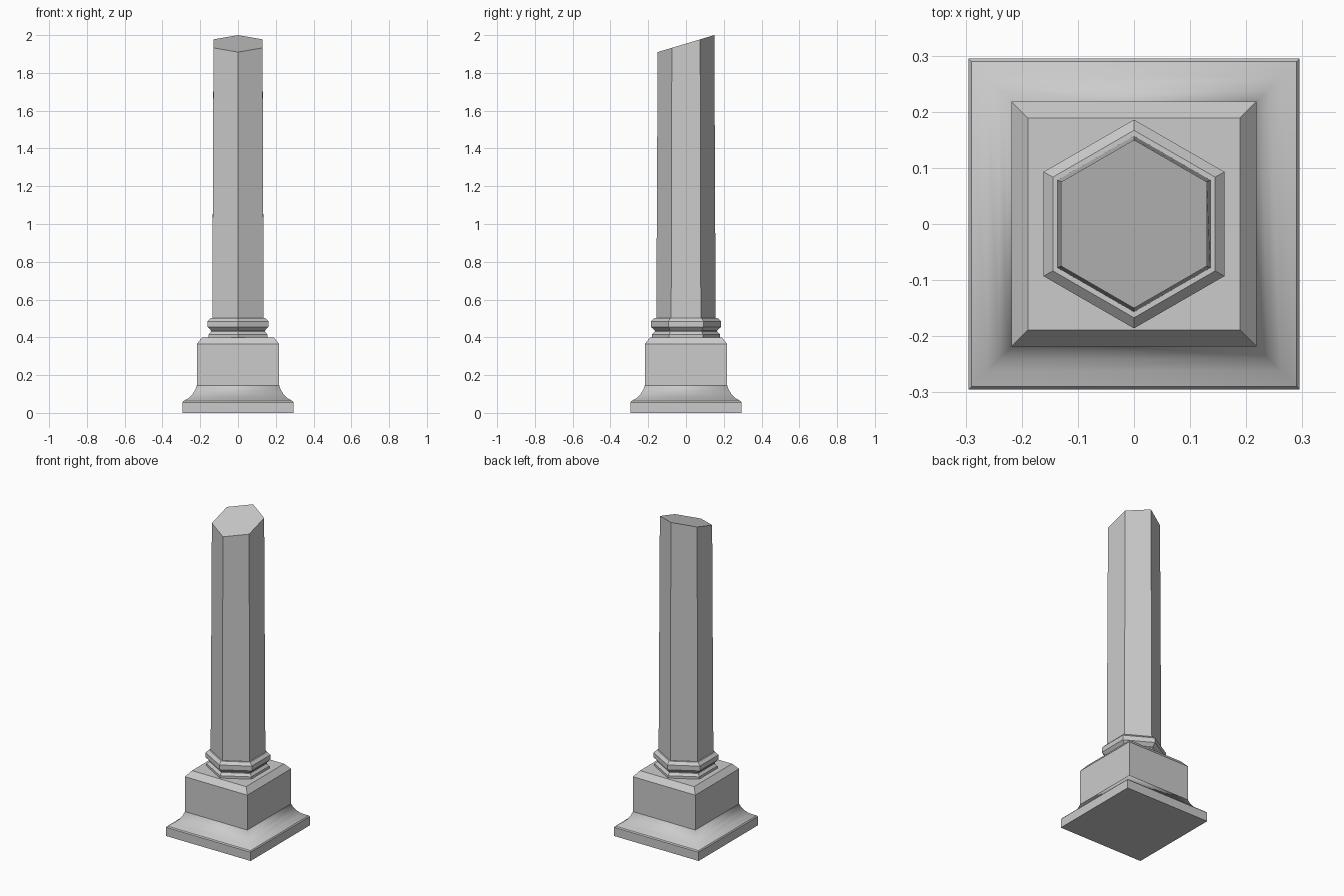
import bpy, bmesh, math

cube = bpy.data.objects.get("Cube")
if cube:
    bpy.data.objects.remove(cube, do_unlink=True)

stone = bpy.data.materials.new("grey stone")
stone.use_nodes = True
colour = (0.6, 0.6, 0.6, 1)
stone.diffuse_color = colour
stone.node_tree.nodes["Principled BSDF"].inputs["Base Color"].default_value = colour


def stack(name, sides, start, profile, smooth_bands=(), slope=0):
    """Loft a regular polygon through (radius, height) rings; slope tilts the top."""
    bm = bmesh.new()
    rings = []
    for level, (r, z) in enumerate(profile):
        tilt = slope if level == len(profile) - 1 else 0
        ring = []
        for i in range(sides):
            a = start + math.tau * i / sides
            y = r * math.sin(a)
            ring.append(bm.verts.new((r * math.cos(a), y, z + tilt * y)))
        rings.append(ring)
    bm.faces.new(rings[0][::-1])
    bm.faces.new(rings[-1])
    for level, (low, high) in enumerate(zip(rings, rings[1:])):
        for i in range(sides):
            j = (i + 1) % sides
            face = bm.faces.new((low[i], low[j], high[j], high[i]))
            face.smooth = level in smooth_bands
    # Keep the borders between flat and curved bands crisp
    for edge in bm.edges:
        edge.smooth = all(f.smooth for f in edge.link_faces)
    mesh = bpy.data.meshes.new(name)
    bm.to_mesh(mesh)
    bm.free()
    mesh.materials.append(stone)
    obj = bpy.data.objects.new(name, mesh)
    bpy.context.collection.objects.link(obj)
    return obj


def square(points):
    """Turn half widths into corner radii."""
    return [(w * math.sqrt(2), z) for w, z in points]


# Square plinth with a concave flared foot
stack("flared_foot", 4, math.pi / 4, square([
    (0.295, 0), (0.295, 0.055), (0.29, 0.062), (0.262, 0.078),
    (0.24, 0.1), (0.225, 0.125), (0.218, 0.145)]), smooth_bands=(2, 3, 4, 5))

# Pedestal block with a chamfered top
stack("pedestal_block", 4, math.pi / 4, square([
    (0.218, 0.145), (0.218, 0.365), (0.189, 0.4)]))

# Hexagonal base mouldings
stack("base_moulding", 6, math.pi / 2, [
    (0.18, 0.4), (0.18, 0.415), (0.165, 0.43), (0.165, 0.436),
    (0.186, 0.455), (0.186, 0.485), (0.167, 0.502)])

# Hexagonal shaft, cut off at a slant
stack("broken_shaft", 6, math.pi / 2, [(0.157, 0.49), (0.15, 1.955)], slope=0.3)
